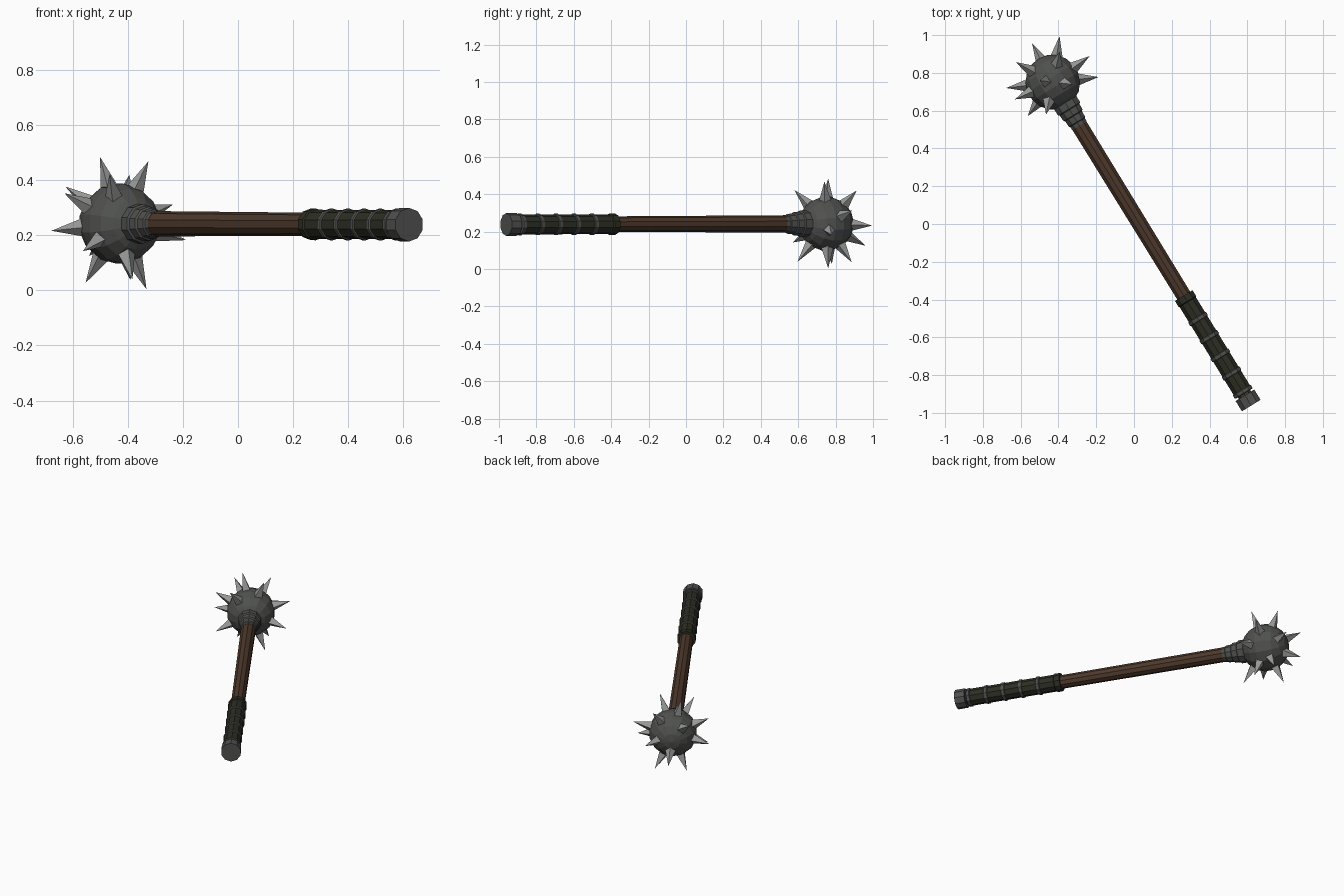
import bpy, bmesh, math
from mathutils import Vector, Matrix

cube = bpy.data.objects.get("Cube")
if cube:
    bpy.data.objects.remove(cube)

HEAD = Vector((-0.43, 0.75, 0.242))            # centre of the spiked ball
AXIS = Vector((1.05, -1.71, -0.004)).normalized()  # from ball to pommel


def material(name, rgb):
    m = bpy.data.materials.new(name)
    m.use_nodes = True
    m.diffuse_color = (*rgb, 1)
    m.node_tree.nodes["Principled BSDF"].inputs["Base Color"].default_value = (*rgb, 1)
    return m


iron = material("dark iron", (0.08, 0.083, 0.078))
steel = material("pale steel", (0.31, 0.32, 0.31))
wood = material("brown wood", (0.075, 0.040, 0.024))
leather = material("dark leather", (0.026, 0.027, 0.017))


def finish(name, bm, mat):
    bmesh.ops.recalc_face_normals(bm, faces=bm.faces)
    mesh = bpy.data.meshes.new(name)
    bm.to_mesh(mesh)
    bm.free()
    mesh.materials.append(mat)
    ob = bpy.data.objects.new(name, mesh)
    bpy.context.collection.objects.link(ob)
    return ob


def frame(origin, direction):
    return Matrix.Translation(origin) @ direction.to_track_quat('Z', 'Y').to_matrix().to_4x4()


def turned(name, profile, mat, sides=10):
    """Closed lathe part; profile holds (distance from ball, radius)."""
    bm = bmesh.new()
    m = frame(HEAD, AXIS)
    rings = []
    for s, r in profile:
        angles = [math.tau * (i + 0.5) / sides for i in range(sides)]
        rings.append([bm.verts.new(m @ Vector((r * math.cos(a), r * math.sin(a), s)))
                      for a in angles])
    for a, b in zip(rings, rings[1:]):
        for i in range(sides):
            j = (i + 1) % sides
            bm.faces.new((a[i], a[j], b[j], b[i]))
    bm.faces.new(rings[0])
    bm.faces.new(rings[-1])
    return finish(name, bm, mat)


# Spiked ball
bm = bmesh.new()
bmesh.ops.create_uvsphere(bm, u_segments=14, v_segments=9, radius=0.147,
                          matrix=frame(HEAD, AXIS))
finish("ball", bm, iron)

# Spike tips, relative to the ball centre
tips = [
    (-0.07, 0.01, 0.241), (0.105, -0.01, 0.226), (0.036, 0.162, 0.177),
    (-0.036, -0.17, 0.18), (0.036, 0.245, -0.01), (-0.11, 0.208, -0.117),
    (0.195, 0.139, 0.07), (-0.196, 0.107, 0.134), (-0.2, -0.09, 0.11),
    (-0.247, -0.03, -0.026), (0.242, 0.028, -0.06), (-0.133, -0.179, -0.1),
    (0.047, -0.154, -0.203), (-0.123, 0.03, -0.215), (0.098, 0.01, -0.238),
    (0.04, 0.135, -0.205),
]
bm = bmesh.new()
for tip in tips:
    t = Vector(tip)
    start, length = 0.125, t.length - 0.125
    place = frame(HEAD + t.normalized() * (start + length / 2), t)
    bmesh.ops.create_cone(bm, cap_ends=True, segments=4, radius1=0.036, radius2=0,
                          depth=length, matrix=place)
finish("spikes", bm, steel)

# Stepped collar below the ball
turned("collar", [(0.10, 0.072), (0.165, 0.072), (0.17, 0.064), (0.205, 0.062),
                  (0.21, 0.055), (0.245, 0.053), (0.25, 0.048), (0.27, 0.047)], iron)

# Tapered handle
turned("shaft", [(0.2, 0.046), (1.96, 0.040)], wood)

# Wrapped grip with a rim and iron bands
turned("grip", [(1.325, 0.057), (1.36, 0.058), (1.365, 0.053), (1.93, 0.053)], leather)
for i in range(5):
    s = 1.47 + 0.113 * i
    turned(f"grip_band_{i + 1}", [(s - 0.012, 0.053), (s - 0.009, 0.058),
                                  (s + 0.009, 0.058), (s + 0.012, 0.053)], iron)

# Pommel cap
turned("pommel", [(1.944, 0.061), (2.008, 0.061)], iron)
